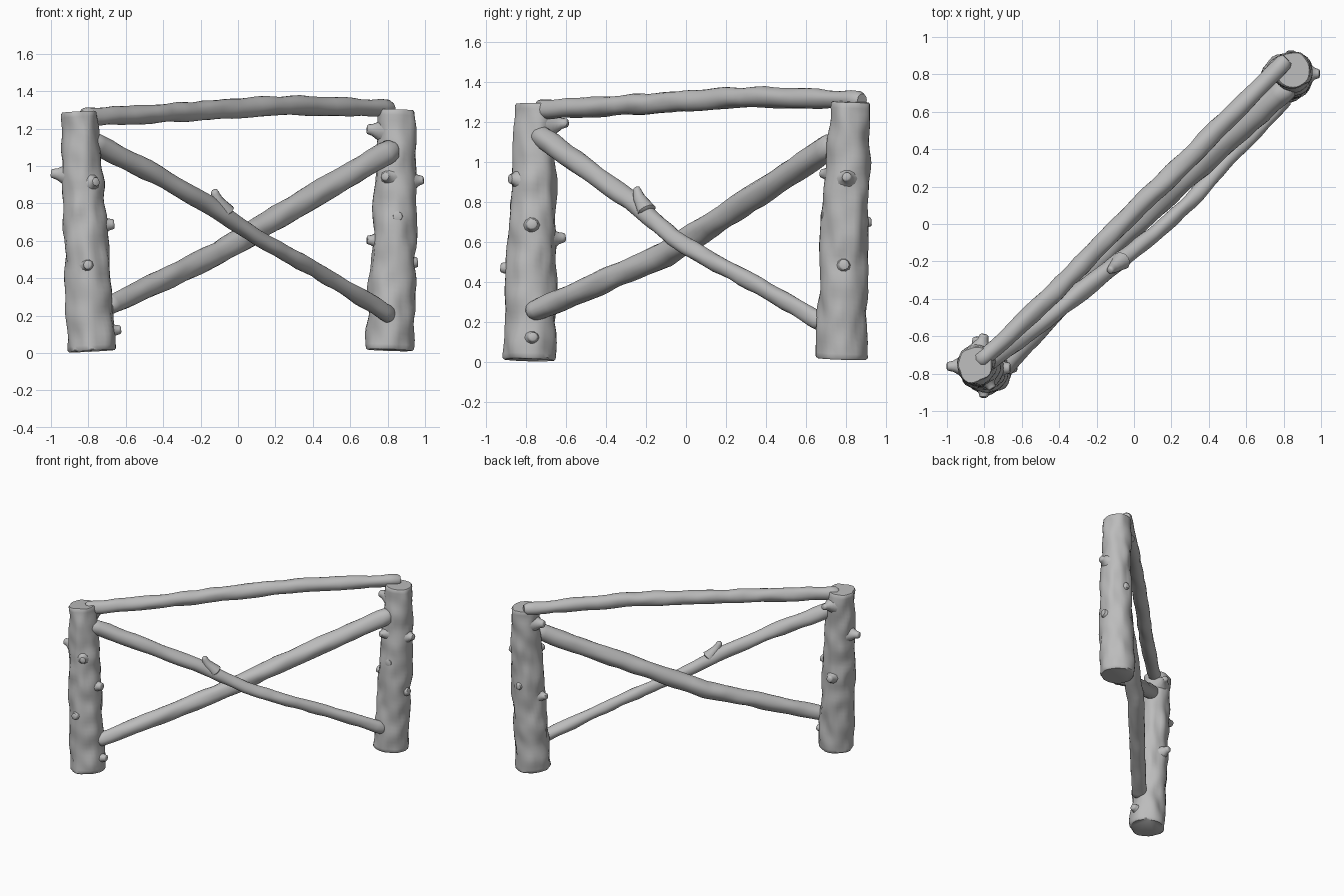
import bpy, bmesh, math
from mathutils import Vector, noise

cube = bpy.data.objects.get("Cube")
if cube:
    bpy.data.objects.remove(cube, do_unlink=True)

# Single bare-wood grey
wood = bpy.data.materials.new("grey wood")
wood.use_nodes = True
grey = (0.5, 0.5, 0.5, 1)
wood.diffuse_color = grey
wood.node_tree.nodes["Principled BSDF"].inputs["Base Color"].default_value = grey


def sample(points, t):
    """Point on a gently rounded polyline, t from 0 to 1."""
    f = t * (len(points) - 1)
    i = min(int(f), len(points) - 2)
    return points[i].lerp(points[i + 1], f - i)


def add_log(bm, path, radii, rings, sides, rough=0.0, rounding=0.0):
    """Sweep a bumpy round section along a path and cap both ends."""
    points = [Vector(p) for p in path]
    sizes = [Vector((r, 0, 0)) for r in radii]
    axis = (points[-1] - points[0]).normalized()
    side = axis.cross(Vector((0, 1, 0) if abs(axis.z) > 0.8 else (0, 0, 1))).normalized()
    up = side.cross(axis)
    # Extra narrow rings round off the ends
    spans = [(i / rings, 1.0) for i in range(rings + 1)]
    if rounding:
        spans[0] = (0.0, 1 - rounding)
        spans.insert(1, (0.3 / rings, 1.0))
        spans[-1] = (1.0, 1 - rounding)
        spans.insert(-1, (1 - 0.3 / rings, 1.0))
    loops = []
    for t, scale in spans:
        centre, r = sample(points, t), sample(sizes, t).x * scale
        loop = []
        for k in range(sides):
            a = math.tau * k / sides
            ray = side * math.cos(a) + up * math.sin(a)
            p = centre + ray * r
            # Dents stretched along the grain
            along = axis * p.dot(axis)
            q = (p - along) * 16 + along * 8
            loop.append(bm.verts.new(p + ray * rough * noise.noise(q)))
        loops.append(loop)
    for a, b in zip(loops, loops[1:]):
        for k in range(sides):
            n = (k + 1) % sides
            bm.faces.new((a[k], a[n], b[n], b[k]))
    bm.faces.new(loops[0][::-1])
    bm.faces.new(loops[-1])


def finish(name, bm):
    bmesh.ops.recalc_face_normals(bm, faces=bm.faces)
    mesh = bpy.data.meshes.new(name)
    bm.to_mesh(mesh)
    bm.free()
    mesh.materials.append(wood)
    obj = bpy.data.objects.new(name, mesh)
    bpy.context.collection.objects.link(obj)
    bpy.ops.object.select_all(action="DESELECT")
    obj.select_set(True)
    bpy.context.view_layer.objects.active = obj
    bpy.ops.object.shade_smooth_by_angle(angle=math.radians(45))


def post(name, path, knots):
    """Upright trunk with branch stubs given as height, compass angle, reach."""
    bm = bmesh.new()
    add_log(bm, path, (0.127, 0.118, 0.098), 44, 32, 0.016, 0.06)
    points = [Vector(p) for p in path]
    for height, angle, reach in knots:
        a = math.radians(angle)
        ray = Vector((math.cos(a), math.sin(a), 0.1))
        base = sample(points, height / points[-1].z)
        add_log(bm, (base + ray * 0.07, base + ray * reach),
                (0.075, 0.05, 0.03, 0.022), 6, 10, 0.008, 0.3)
    finish(name, bm)


def pole(name, path, radii, twig=None):
    bm = bmesh.new()
    add_log(bm, path, radii, 40, 20, 0.009, 0.25)
    if twig:
        add_log(bm, twig, (0.05, 0.03, 0.018), 6, 10, 0.006, 0.3)
    finish(name, bm)


# Posts
post("right_post", [(-0.78, -0.78, 0.01), (-0.815, -0.77, 0.65), (-0.85, -0.75, 1.29)],
     [(0.94, 180, 0.17), (0.90, -60, 0.14), (0.67, 0, 0.155), (0.10, 5, 0.16),
      (0.60, 100, 0.17), (0.45, -90, 0.155), (1.18, 75, 0.17)])
post("left_post", [(0.81, 0.78, 0.015), (0.84, 0.79, 0.65), (0.85, 0.825, 1.3)],
     [(1.18, 185, 0.16), (0.91, 0, 0.15), (0.93, -115, 0.145), (0.59, 185, 0.15),
      (0.69, 90, 0.135), (0.47, 0, 0.13), (0.72, -85, 0.12)])

# Top rail, slightly bowed
pole("top_rail",
     [(-0.83, -0.74, 1.26), (-0.42, -0.36, 1.28), (-0.08, -0.01, 1.305),
      (0.28, 0.34, 1.325), (0.82, 0.88, 1.31)],
     (0.047, 0.05, 0.052, 0.054, 0.045))

# Crossed braces
pole("front_brace",
     [(-0.80, -0.74, 1.14), (-0.45, -0.49, 0.96), (-0.12, -0.23, 0.77),
      (0.10, -0.06, 0.62), (0.28, 0.10, 0.52), (0.54, 0.385, 0.37), (0.82, 0.68, 0.20)],
     (0.057, 0.053, 0.047, 0.042, 0.042, 0.042, 0.046),
     [(-0.06, -0.19, 0.75), (-0.11, -0.235, 0.82), (-0.13, -0.25, 0.87)])
pole("rear_brace",
     [(-0.70, -0.77, 0.25), (-0.40, -0.44, 0.39), (-0.10, -0.10, 0.54),
      (0.30, 0.27, 0.78), (0.83, 0.74, 1.09)],
     (0.052, 0.057, 0.062, 0.064, 0.063))
